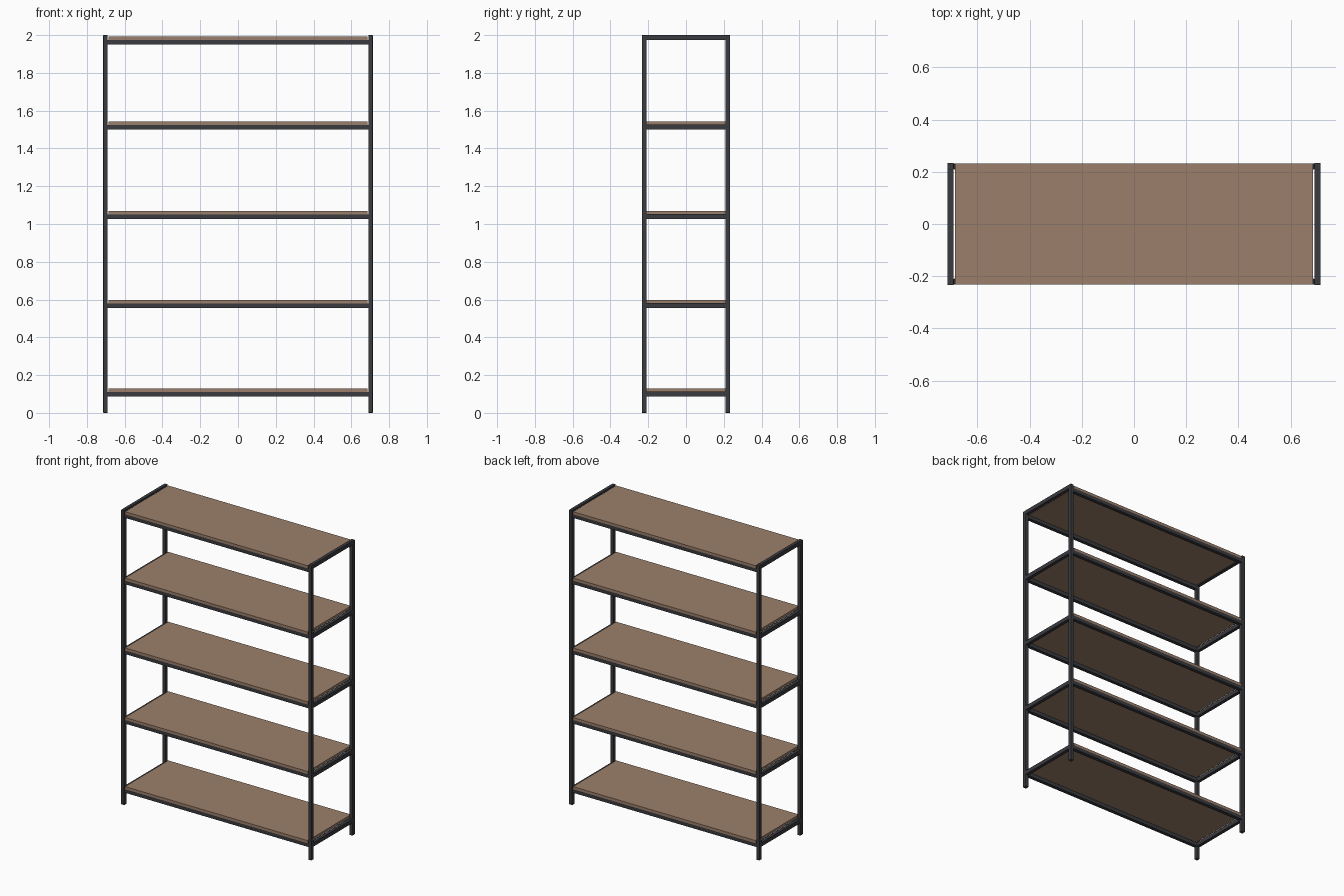
import bpy, bmesh

if "Cube" in bpy.data.objects:
    bpy.data.objects.remove(bpy.data.objects["Cube"])

def material(name, rgb):
    m = bpy.data.materials.new(name)
    m.diffuse_color = (*rgb, 1)
    m.use_nodes = True
    m.node_tree.nodes["Principled BSDF"].inputs["Base Color"].default_value = m.diffuse_color
    return m

WOOD = material("brown_wood", (0.33, 0.212, 0.147))
METAL = material("dark_metal", (0.042, 0.043, 0.05))

def box(name, lo, hi, mat, bevel=0.0):
    bm = bmesh.new()
    bmesh.ops.create_cube(bm, size=1)
    for v in bm.verts:
        v.co = [(a + b) / 2 + c * (b - a) for a, b, c in zip(lo, hi, v.co)]
    me = bpy.data.meshes.new(name)
    bm.to_mesh(me)
    bm.free()
    me.materials.append(mat)
    ob = bpy.data.objects.new(name, me)
    bpy.context.collection.objects.link(ob)
    if bevel:
        mod = ob.modifiers.new("edge", "BEVEL")
        mod.width = bevel
        mod.segments = 2
    return ob

def span(side, inner, outer):
    """Interval between inner and outer distance on one side of the centre."""
    return sorted((side * inner, side * outer))

XO, XI = 0.714, 0.690      # outer and inner faces of the posts
YO, YI = 0.234, 0.208
SHELF_TOPS = [0.128, 0.597, 1.069, 1.543, 1.993]
BOARD, RAIL = 0.018, 0.024

# four corner posts
for sx, xn in ((-1, "left"), (1, "right")):
    for sy, yn in ((-1, "front"), (1, "back")):
        x, y = span(sx, XI, XO), span(sy, YI, YO)
        box(f"{yn}_{xn}_post", (x[0], y[0], 0), (x[1], y[1], 2.0), METAL, 0.003)

for i, top in enumerate(SHELF_TOPS, 1):
    under = top - BOARD
    # wooden board
    box(f"shelf_board_{i}", (-0.686, -0.232, under), (0.686, 0.232, top), WOOD)
    # long rails under the front and back edges
    for sy, yn in ((-1, "front"), (1, "back")):
        y = span(sy, YI, YO - 0.002)
        box(f"{yn}_rail_{i}", (-XI, y[0], under - RAIL), (XI, y[1], under), METAL)
    # side rails between the posts; the uppermost pair closes the frame
    side_top = 2.0 if i == len(SHELF_TOPS) else under + 0.003
    for sx, xn in ((-1, "left"), (1, "right")):
        x = span(sx, XI + 0.001, XO - 0.001)
        box(f"{xn}_side_rail_{i}", (x[0], -YI, side_top - 0.027), (x[1], YI, side_top), METAL)
